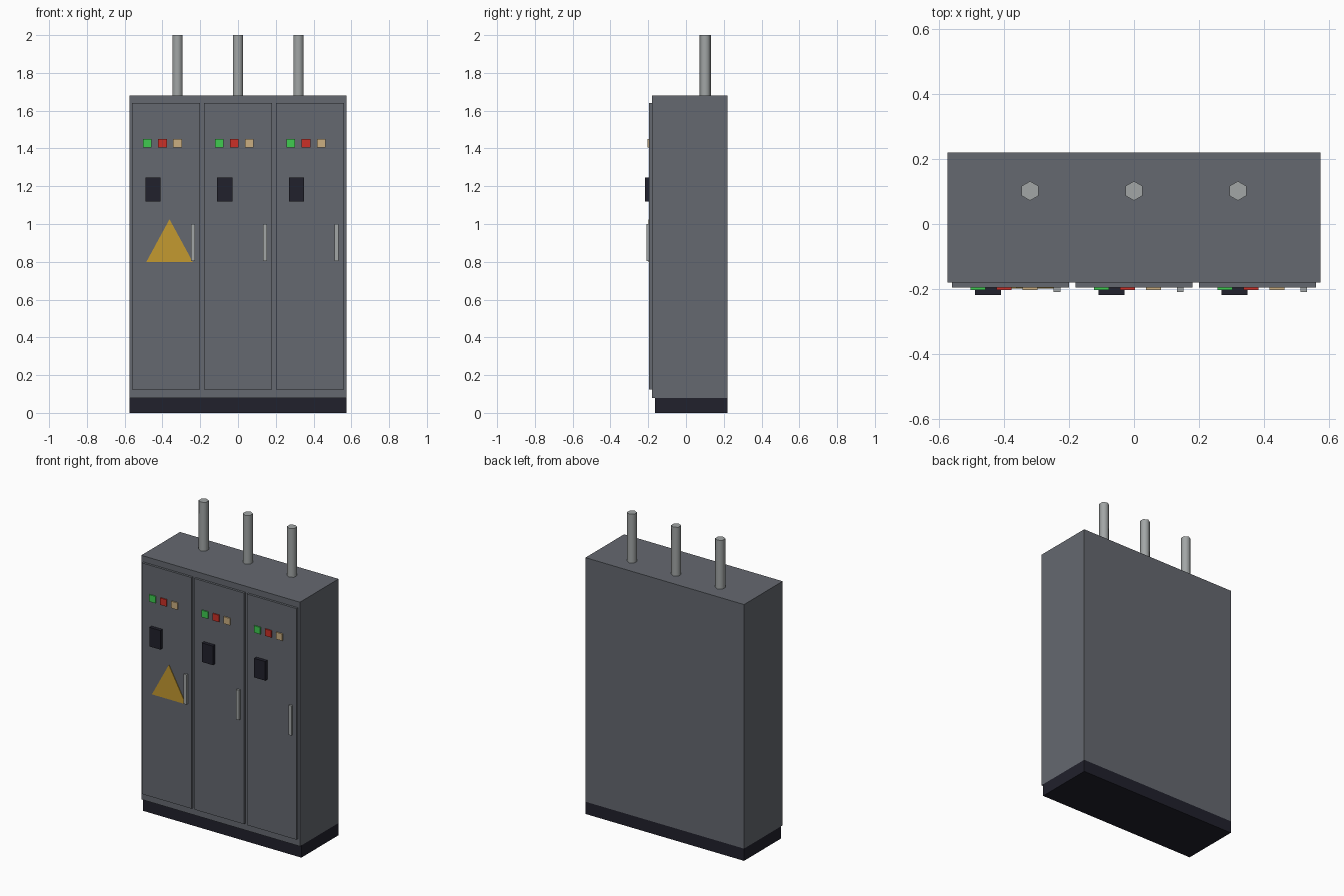
import bpy, bmesh
from math import sin, cos, tau, radians
from mathutils import Matrix, Vector

cube = bpy.data.objects.get("Cube")
if cube:
    bpy.data.objects.remove(cube, do_unlink=True)


def material(name, r, g, b):
    m = bpy.data.materials.new(name)
    m.use_nodes = True
    m.diffuse_color = (r, g, b, 1)
    m.node_tree.nodes["Principled BSDF"].inputs["Base Color"].default_value = (r, g, b, 1)
    return m


GREY = material("cabinet grey", 0.13, 0.14, 0.16)
BLACK = material("dark plinth", 0.015, 0.015, 0.025)
METAL = material("light metal", 0.36, 0.38, 0.38)
GREEN = material("green lamp", 0.05, 0.6, 0.08)
RED = material("red lamp", 0.6, 0.03, 0.02)
TAN = material("tan lamp", 0.6, 0.43, 0.22)
YELLOW = material("warning yellow", 0.55, 0.32, 0.03)


def finish(name, bm, mat):
    bmesh.ops.recalc_face_normals(bm, faces=bm.faces)
    mesh = bpy.data.meshes.new(name)
    bm.to_mesh(mesh)
    bm.free()
    mesh.materials.append(mat)
    ob = bpy.data.objects.new(name, mesh)
    bpy.context.collection.objects.link(ob)
    return ob


def box(name, x, y, z, mat):
    """Box from (min, max) pairs."""
    bm = bmesh.new()
    size = [b - a for a, b in (x, y, z)]
    mid = [(a + b) / 2 for a, b in (x, y, z)]
    bmesh.ops.create_cube(bm, size=1, matrix=Matrix.Translation(mid) @ Matrix.Diagonal((*size, 1)))
    return finish(name, bm, mat)


def prism(name, outline, direction, mat):
    """Solid extruded from a flat outline."""
    bm = bmesh.new()
    face = bm.faces.new([bm.verts.new(p) for p in outline])
    top = bmesh.ops.extrude_face_region(bm, geom=[face], use_keep_orig=True)["geom"]
    bmesh.ops.translate(bm, vec=Vector(direction), verts=[v for v in top if isinstance(v, bmesh.types.BMVert)])
    return finish(name, bm, mat)


# Cabinet shell, with the plinth set back at the front
W, FRONT, BACK, DOOR = 0.575, -0.18, 0.22, -0.195
box("cabinet", (-W, W), (FRONT, BACK), (0.08, 1.68), GREY)
box("plinth", (-W, W), (-0.165, BACK), (0, 0.08), BLACK)

# Three doors with lamps, switch and handle
for side, c in (("right", -0.38), ("middle", 0), ("left", 0.38)):
    box(side + "_door", (c - 0.18, c + 0.18), (DOOR, FRONT), (0.125, 1.64), GREY)
    for label, dx, mat in (("green", -0.1, GREEN), ("red", -0.02, RED), ("tan", 0.06, TAN)):
        x = c + dx
        box(f"{side}_{label}_lamp", (x - 0.023, x + 0.023), (-0.203, DOOR), (1.405, 1.45), mat)
    box(side + "_switch", (c - 0.11, c - 0.03), (-0.218, DOOR), (1.12, 1.245), BLACK)
    box(side + "_handle", (c + 0.132, c + 0.153), (-0.209, DOOR), (0.805, 1.0), METAL)

# Triangular warning plate on the right door
prism("warning_plate", [(-0.485, DOOR, 0.8), (-0.24, DOOR, 0.8), (-0.3625, DOOR, 1.025)],
      (0, -0.004, 0), YELLOW)

# Hexagonal cable conduits on the roof
for side, x in (("right", -0.32), ("middle", 0), ("left", 0.32)):
    ring = [(x + 0.03 * sin(tau * i / 6), 0.102 + 0.03 * cos(tau * i / 6), 1.68) for i in range(6)]
    conduit = prism(side + "_conduit", ring, (0, 0, 0.32), METAL)
    bpy.ops.object.select_all(action="DESELECT")
    conduit.select_set(True)
    bpy.context.view_layer.objects.active = conduit
    bpy.ops.object.shade_smooth_by_angle(angle=radians(65))
